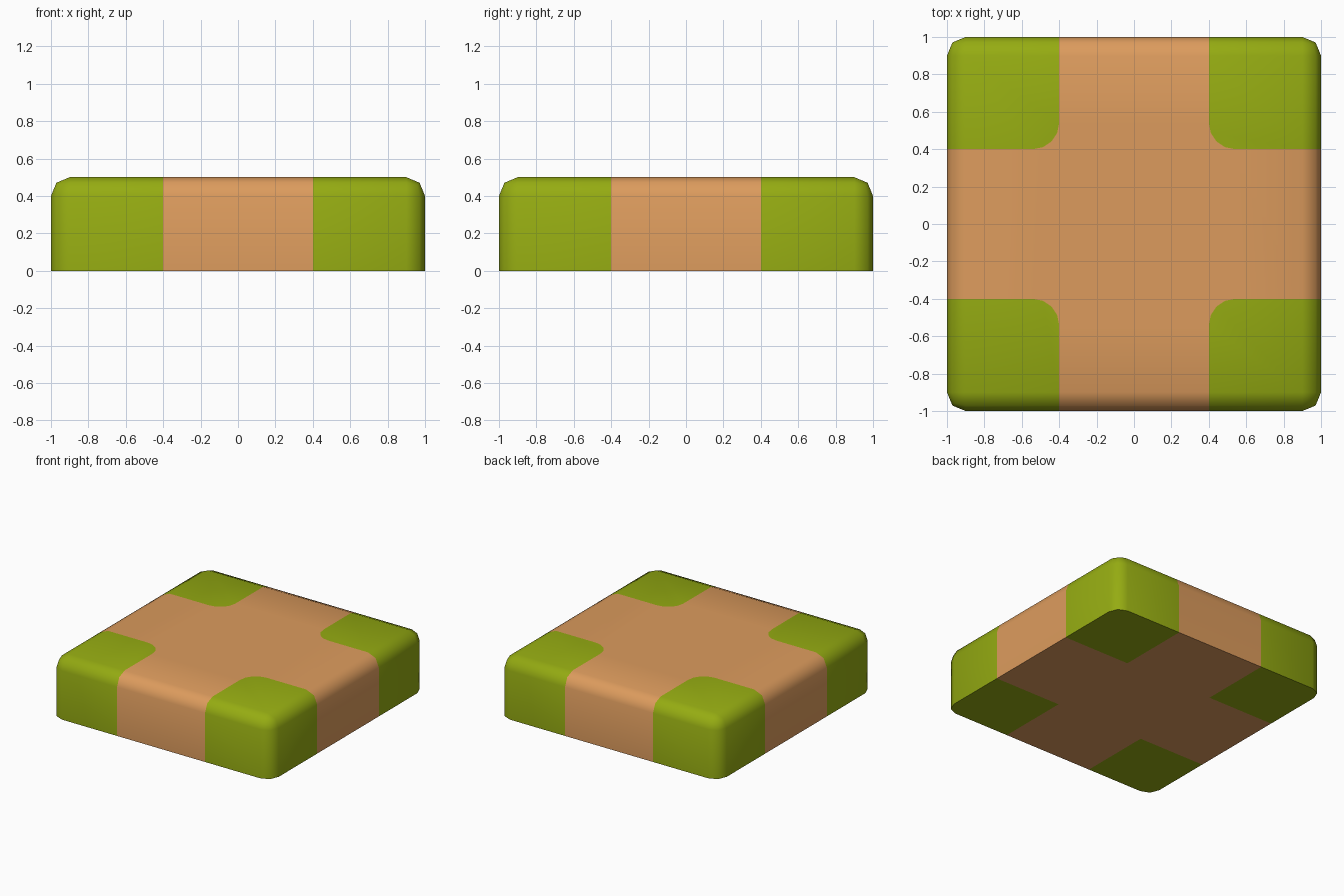
import bpy, bmesh, math
from mathutils import Vector

if "Cube" in bpy.data.objects:
    bpy.data.objects.remove(bpy.data.objects["Cube"])

HALF, HEIGHT, BEVEL = 1.0, 0.5, 0.1   # slab size and edge rounding
PATH, ARC, STEPS = 0.4, 0.14, 4       # half path width, rounding of the grass corners


def material(name, rgb):
    m = bpy.data.materials.new(name)
    m.diffuse_color = (*rgb, 1)
    m.use_nodes = True
    m.node_tree.nodes["Principled BSDF"].inputs["Base Color"].default_value = m.diffuse_color
    return m


# Chords of the rounded inner grass corner, in the +x +y quadrant
arc = [Vector((PATH + ARC - ARC * math.cos(a), PATH + ARC - ARC * math.sin(a), 0))
       for a in (math.pi / 2 * i / STEPS for i in range(STEPS + 1))]
chords = []
for a, b in zip(arc, arc[1:]):
    d = b - a
    n = Vector((-d.y, d.x, 0)).normalized()
    if n.x + n.y < 0:
        n = -n                         # normals point into the grass
    chords.append(((a + b) / 2, n))


def on_top(f):
    return f.normal.z > 0.99


def is_grass(f):
    c = f.calc_center_median()
    p = Vector((abs(c.x), abs(c.y), 0))
    if p.x < PATH or p.y < PATH:
        return False
    return not on_top(f) or all((p - m).dot(n) > 0 for m, n in chords)


# Slab with rounded top rim and upright corners, flat underneath
bm = bmesh.new()
bmesh.ops.create_cube(bm, size=1)
for v in bm.verts:
    v.co = Vector((v.co.x * 2 * HALF, v.co.y * 2 * HALF, (v.co.z + 0.5) * HEIGHT))
rim = [e for e in bm.edges if max(v.co.z for v in e.verts) > 0.1]
bmesh.ops.bevel(bm, geom=rim, offset=BEVEL, segments=2, profile=0.5,
                affect='EDGES', clamp_overlap=True)

# Straight cuts along the borders of the crossing paths
for axis in (Vector((1, 0, 0)), Vector((0, 1, 0))):
    for s in (-1, 1):
        bmesh.ops.bisect_plane(bm, geom=bm.verts[:] + bm.edges[:] + bm.faces[:],
                               plane_co=axis * s * PATH, plane_no=axis, dist=1e-5)

# Rounded inner corners, cut only into the top faces
for sx in (-1, 1):
    for sy in (-1, 1):
        for m, n in chords:
            bm.normal_update()
            faces = []
            for f in bm.faces:
                c = f.calc_center_median()
                if on_top(f) and c.x * sx > PATH and c.y * sy > PATH:
                    faces.append(f)
            edges = list({e for f in faces for e in f.edges})
            verts = list({v for f in faces for v in f.verts})
            bmesh.ops.bisect_plane(bm, geom=verts + edges + faces, dist=1e-5,
                                   plane_co=Vector((m.x * sx, m.y * sy, HEIGHT)),
                                   plane_no=Vector((n.x * sx, n.y * sy, 0)))

# Grass in the four corners, dirt on the crossing
bm.normal_update()
for f in bm.faces:
    f.material_index = 1 if is_grass(f) else 0

mesh = bpy.data.meshes.new("crossroad_tile")
bm.to_mesh(mesh)
bm.free()
mesh.materials.append(material("dirt orange", (0.72, 0.33, 0.11)))
mesh.materials.append(material("grass green", (0.30, 0.41, 0.006)))
tile = bpy.data.objects.new("crossroad_tile", mesh)
bpy.context.collection.objects.link(tile)
bpy.context.view_layer.objects.active = tile
tile.select_set(True)
bpy.ops.object.shade_smooth_by_angle(angle=math.radians(50))
